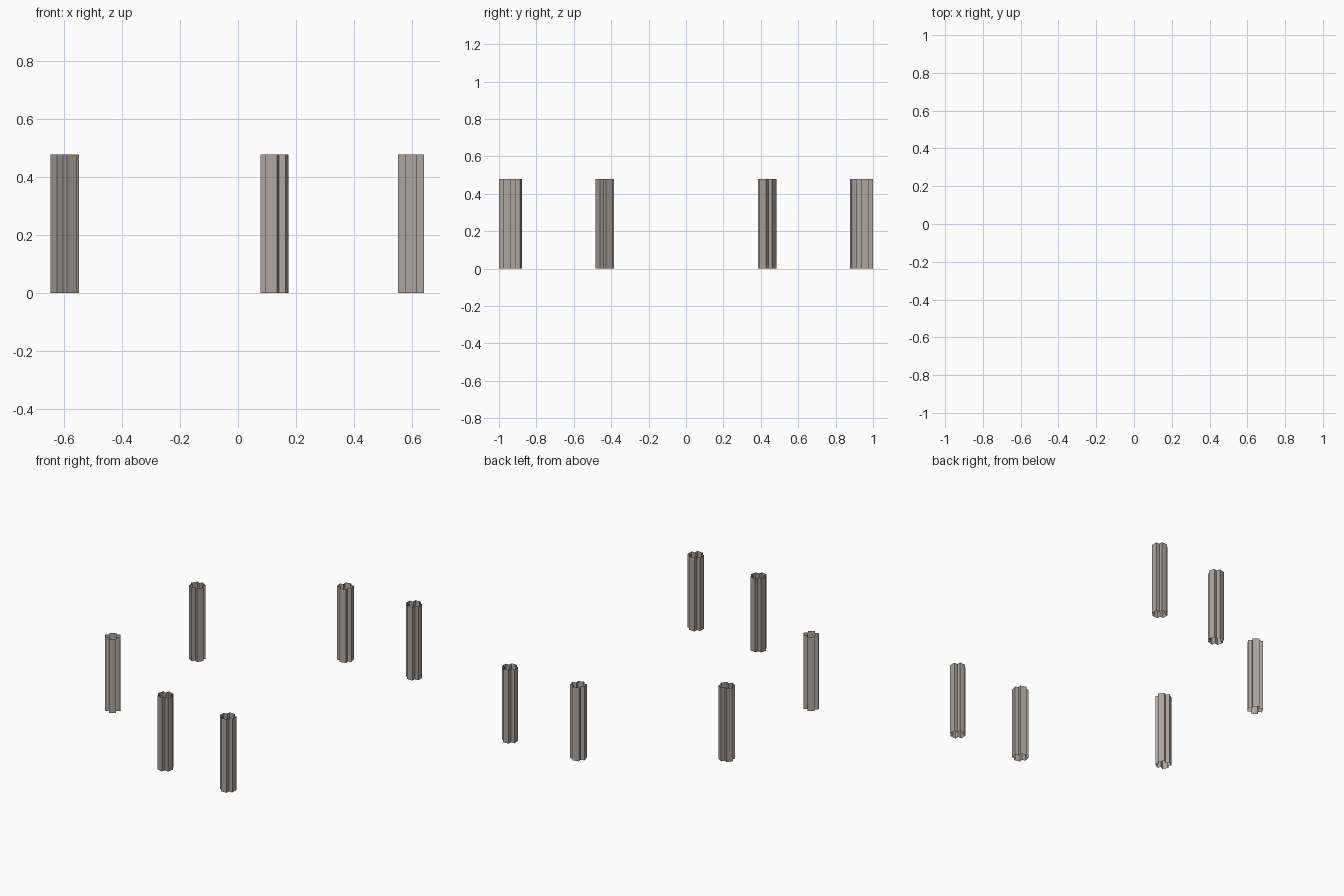
import bpy, math

if "Cube" in bpy.data.objects:
    bpy.data.objects.remove(bpy.data.objects["Cube"])

# One warm grey for all posts
grey = bpy.data.materials.new("warm_grey")
grey.diffuse_color = (0.42, 0.38, 0.35, 1)
grey.use_nodes = True
grey.node_tree.nodes["Principled BSDF"].inputs["Base Color"].default_value = grey.diffuse_color

HEIGHT = 0.478
H, W = 0.0448, 0.0205   # arm reach and arm half width of the cross profile


def cross_profile(angle):
    """Plus-shaped outline, turned by angle."""
    pts = []
    for q in range(4):
        a = angle + q * math.pi / 2
        c, s = math.cos(a), math.sin(a)
        for x, y in ((H, -W), (H, W), (W, W)):
            pts.append((x * c - y * s, x * s + y * c))
    return pts


def post(name, x, y, degrees):
    """Open-ended hollow post made of flat side walls."""
    ring = cross_profile(math.radians(degrees))
    n = len(ring)
    verts = [(px, py, z) for z in (0, HEIGHT) for px, py in ring]
    faces = [(i, (i + 1) % n, (i + 1) % n + n, i + n) for i in range(n)]
    mesh = bpy.data.meshes.new(name)
    mesh.from_pydata(verts, [], faces)
    mesh.materials.append(grey)
    ob = bpy.data.objects.new(name, mesh)
    ob.location = (x, y, 0)
    bpy.context.collection.objects.link(ob)


# Three posts on each side, mirrored front to back
for side, label in ((-1, "front"), (1, "back")):
    post(label + "_right_post", 0.597, side * 0.955, 0)
    post(label + "_middle_post", 0.126, side * 0.925, side * 14)
    post(label + "_left_post", -0.597, side * 0.434, -side * 33)
